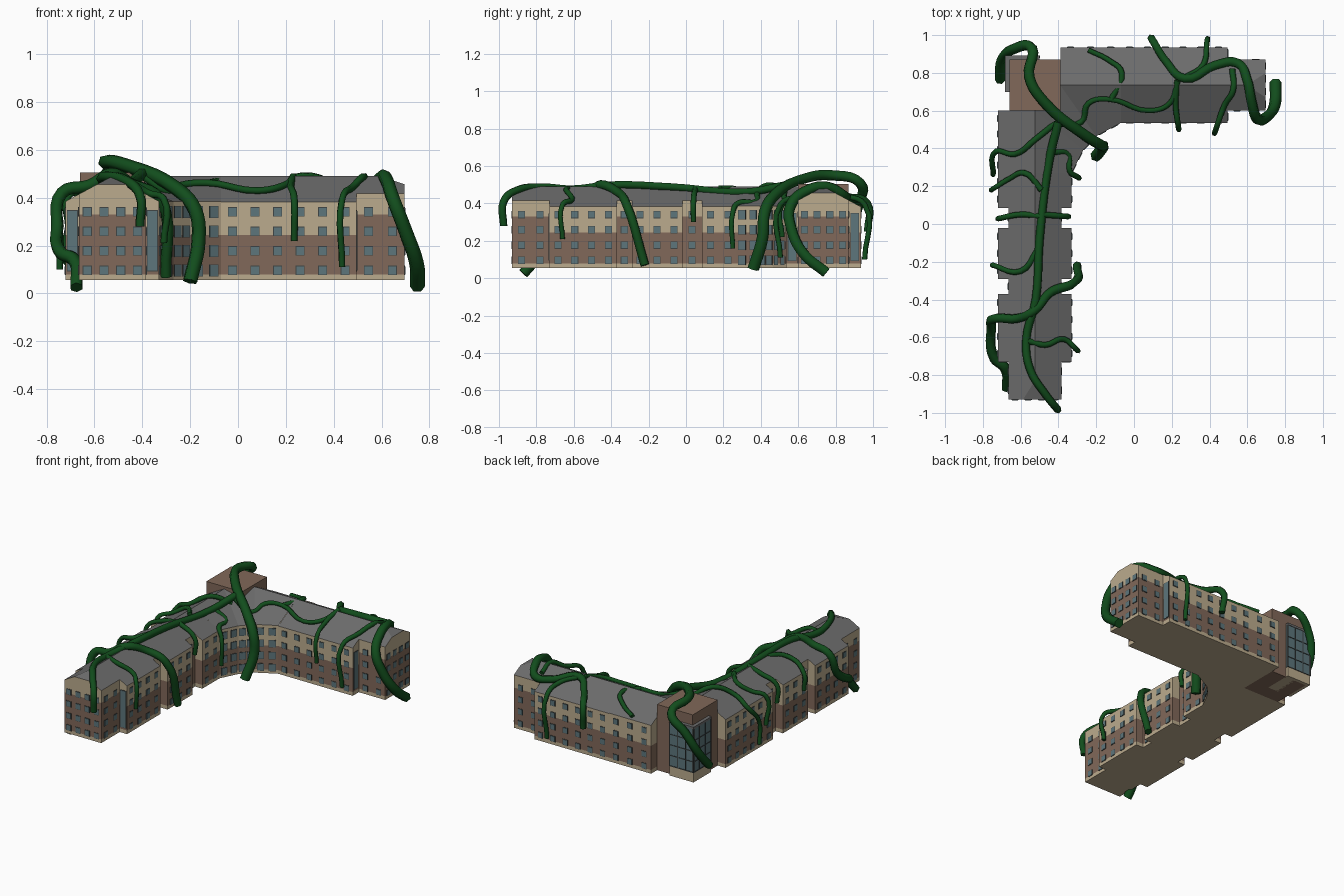
import bpy, bmesh, math
from mathutils import Matrix, Vector

if "Cube" in bpy.data.objects:
    bpy.data.objects.remove(bpy.data.objects["Cube"])


def mat(name, r, g, b):
    m = bpy.data.materials.new(name)
    m.diffuse_color = (r, g, b, 1)
    m.use_nodes = True
    m.node_tree.nodes["Principled BSDF"].inputs["Base Color"].default_value = m.diffuse_color
    return m


BRICK = mat("brick", .22, .14, .10)
CREAM = mat("cream_render", .50, .41, .27)
ROOF = mat("roof_slate", .15, .15, .15)
GLASS = mat("glass", .11, .18, .20)
FRAME = mat("window_frame", .05, .06, .06)
VINE = mat("vine_green", .006, .075, .012)
BASE, RIDGE, SLOPE = .055, .49, .54
CX, CY = -.525, .735  # ridge lines of the two wings


def finish(bm, name, *mats):
    bmesh.ops.recalc_face_normals(bm, faces=bm.faces[:])
    me = bpy.data.meshes.new(name)
    bm.to_mesh(me)
    bm.free()
    for m in mats:
        me.materials.append(m)
    bpy.context.collection.objects.link(bpy.data.objects.new(name, me))


def prism(name, pts, z0, z1, m):
    bm = bmesh.new()
    f = bm.faces.new([bm.verts.new((x, y, z0)) for x, y in pts])
    ext = bmesh.ops.extrude_face_region(bm, geom=[f], use_keep_orig=True)
    bmesh.ops.translate(bm, vec=(0, 0, z1 - z0), verts=[g for g in ext['geom'] if isinstance(g, bmesh.types.BMVert)])
    finish(bm, name, m)


def rect(x0, x1, y0, y1):
    return [(x0, y0), (x1, y0), (x1, y1), (x0, y1)]


def walls(name, pts, brick_top, eave):
    prism(name + "_plinth", pts, BASE, .08, CREAM)
    prism(name + "_brick", pts, .08, brick_top, BRICK)
    prism(name + "_render", pts, brick_top, eave, CREAM)


def roof_mesh(name, faces):
    # sloping faces are slate, upright gable faces are cream
    bm = bmesh.new()
    for f in faces:
        bm.faces.new([bm.verts.new(p) for p in f])
    bmesh.ops.remove_doubles(bm, verts=bm.verts[:], dist=1e-4)
    bmesh.ops.recalc_face_normals(bm, faces=bm.faces[:])
    for f in bm.faces:
        f.material_index = 0 if abs(f.normal.z) > .1 else 1
    finish(bm, name, ROOF, CREAM)


# Windows: all panes share one mesh
win = bmesh.new()


def pane(p, d, z, w, h):
    rot = Matrix.Rotation(math.atan2(d.y, d.x), 4, 'Z')
    for grow, depth, mi in ((.006, .005, 1), (0, .008, 0)):
        m = Matrix.Translation((p.x, p.y, z)) @ rot @ Matrix.Diagonal((w + grow, depth, h + grow, 1))
        for v in bmesh.ops.create_cube(win, size=1, matrix=m)['verts']:
            for f in v.link_faces:
                f.material_index = mi


def window_wall(p, q, n, w=.032, h=.034):
    p, q = Vector(p), Vector(q)
    for i in range(n):
        for floor in range(4):
            pane(p.lerp(q, (i + .5) / n), q - p, .096 + .0815 * floor, w, h)


def section(name, axis, c, w, a0, a1, brick_top, n, clip=0):
    """One stretch of a wing; clip=-1/1 gives that end a half-hipped gable."""
    eave = RIDGE - SLOPE * w

    def P(a, d, z):
        return (a, c + d, z) if axis == 'x' else (c + d, a, z)

    def Q(a, d):
        return P(a, d, 0)[:2]
    walls(name, [Q(a0, -w), Q(a1, -w), Q(a1, w), Q(a0, w)], brick_top, eave)
    for s in (-w, w):
        window_wall(Q(a0, s), Q(a1, s), n)
    k = .063
    zc = RIDGE - SLOPE * k
    sides, faces = {}, []
    for s, a in ((-1, a0), (1, a1)):
        l, r, top = P(a, -w, eave), P(a, w, eave), P(a, 0, RIDGE)
        if clip == s:
            kl, kr, top = P(a, -k, zc), P(a, k, zc), P(a - s * .1, 0, RIDGE)
            faces += [[l, kl, kr, r], [kl, kr, top]]
            sides[s] = ([l, kl, top], [r, kr, top])
            window_wall(Q(a, -w), Q(a, w), 4)
        else:
            faces.append([l, top, r])
            sides[s] = ([l, top], [r, top])
    for i in (0, 1):
        faces.append(sides[-1][i] + sides[1][i][::-1])
    roof_mesh(name + "_roof", faces)


# Long wing along y: wide bays (brick to mid height) alternate with narrow links
edges = [-.93, -.73, -.37, -.29, -.02, .085, .27]
for i, (a, b) in enumerate(zip(edges, edges[1:])):
    wide = i % 2
    section("bay" if wide else "link", 'y', CX, .195 if wide else .14, a, b, .245 if wide else .33,
            max(1, round((b - a) / .09)), 0 if i else -1)
# Short wing along x
section("east_bay", 'x', CY, .2, -.07, .495, .245, 6)
section("east_end", 'x', CY, .135, .495, .695, .33, 2, 1)

# Faceted inner corner
inner = [(-.33, .27), (-.27, .39), (-.2, .465), (-.07, .535)]
outer = [(-.07, .935), (-.39, .935), (-.39, .6), (-.72, .6), (-.72, .27)]
E = .385
walls("corner", inner + outer, .245, E)
e = [(x, y, E) for x, y in inner]
n2, n1, _, w2, w1 = [(x, y, E) for x, y in outer]
r1, r2, r3, r4 = [(x, y, RIDGE) for x, y in ((CX, .27), (CX, .6), (-.39, CY), (-.07, CY))]
roof_mesh("corner_roof", [[r1, e[0], e[1], r2], [r2, e[1], e[2]], [r2, e[2], r3], [r3, e[2], e[3], r4],
                          [w1, r1, r2, w2], [n1, r3, r4, n2],
                          [w2, r2, (CX, .6, E)], [n1, r3, (-.39, CY, E)]])
for i in range(3):
    window_wall(inner[i], inner[i + 1], 2, .038, .045)
window_wall(outer[0], outer[1], 3)
window_wall(outer[3], outer[4], 4)
# Tall stair glazing on the stepped returns
for s in (-1, 1):
    pane(Vector((CX + s * .167, -.73)), Vector((1, 0)), .22, .04, .25)
    pane(Vector((.495, CY + s * .168)), Vector((0, 1)), .22, .04, .25)
finish(win, "windows", GLASS, FRAME)

# Stair tower with glazed bay
bay = rect(-.68, -.5, .7, .89)
rim = rect(-.683, -.5, .7, .893)
prism("tower", rect(-.66, -.39, .6, .87), BASE, .505, BRICK)
prism("tower_bay_base", bay, BASE, .12, CREAM)
prism("tower_glazing", bay, .12, .42, GLASS)
prism("tower_bay_cap", rim, .42, .435, ROOF)
for i in range(4):
    z, x, y = .12 + i * .072, -.683 + i * .06, .7 + i * .062
    prism("tower_transom", rim, z, z + .005, FRAME)
    prism("tower_mullion", rect(x, x + .005, .88, .893), .12, .42, FRAME)
    prism("tower_mullion", rect(-.683, -.67, y, y + .005), .12, .42, FRAME)


# Vines: six-sided tubes; points without a height lie on the roof
def roof_z(x, y):
    d = min(abs(x - CX) if y < .6 else 1, abs(y - CY) if x > -.39 else 1, .2)
    return RIDGE - SLOPE * d + .012


def vine(name, pts, r0, r1, drop=None):
    pts = [p if len(p) == 3 else (*p, roof_z(*p)) for p in pts]
    if drop is not None:  # hang the tip down the wall
        pts.append((pts[-1][0], pts[-1][1], drop))
    cu = bpy.data.curves.new(name, 'CURVE')
    cu.dimensions = '3D'
    cu.bevel_depth, cu.bevel_resolution, cu.resolution_u = 1, 1, 5
    cu.use_fill_caps = True
    sp = cu.splines.new('BEZIER')
    sp.bezier_points.add(len(pts) - 1)
    for i, (b, p) in enumerate(zip(sp.bezier_points, pts)):
        b.co = p
        b.radius = r0 + (r1 - r0) * i / (len(pts) - 1)
        b.handle_left_type = b.handle_right_type = 'AUTO'
    cu.materials.append(VINE)
    bpy.context.collection.objects.link(bpy.data.objects.new(name, cu))


vine("ridge_vine", [(-.4, .54, .5), (-.45, .33), (-.5, -.08), (-.52, -.4), (-.57, -.61), (-.55, -.77),
                    (-.47, -.9), (-.41, -.975, .41)], .023, .02, .28)
vine("tower_vine", [(-.71, .76, .13), (-.7, .87, .26), (-.64, .925, .4), (-.54, .93, .51), (-.555, .78, .55),
                    (-.47, .64, .535), (-.26, .47, .44), (-.18, .42, .35), (-.165, .41, .22), (-.2, .36, .05)],
     .026, .032)
vine("east_vine", [(.75, .75, .03), (.745, .63, .13), (.7, .565, .26), (.65, .56, .39), (.62, .66, .475),
                   (.6, .76), (.55, .85), (.43, .84), (.27, .77), (.17, .86), (.1, .97, .4)], .032, .021, .25)
vine("south_vine", [(-.3, -.22, .07), (-.33, -.32, .4), (-.44, -.36), (-.53, -.46), (-.62, -.5),
                    (-.735, -.5, .42), (-.755, -.55, .28), (-.74, -.71, .17), (-.685, -.76, .14),
                    (-.675, -.87, .025)], .024, .028)


def branch(drop, *pts):
    vine("vine_branch", list(pts), .016, .014, drop)


branch(None, (-.4, .53, .49), (-.28, .54, .42), (-.24, .64), (-.13, .66), (.08, .6), (.19, .64), (.23, .76))
branch(None, (-.12, .66), (-.065, .8), (-.13, .865), (-.24, .92))
branch(.21, (-.56, -.62), (-.47, -.64), (-.37, -.61), (-.31, -.66))
branch(.28, (-.5, -.12), (-.6, -.25), (-.74, -.22))
branch(.28, (-.49, .04), (-.6, .05), (-.71, .03))
branch(.3, (-.49, .05), (-.355, .04))
branch(.2, (-.49, .18), (-.58, .27), (-.66, .24), (-.74, .19))
branch(.1, (-.42, .53), (-.52, .45), (-.63, .37), (-.73, .385), (-.745, .27, .25))
branch(.16, (-.43, .38), (-.35, .37), (-.34, .28), (-.3, .25, .35))
branch(.22, (.23, .76), (.22, .64), (.235, .515))
branch(.11, (.52, .82), (.525, .71), (.48, .63), (.435, .505))
branch(.1, (.26, .77), (.365, .84), (.385, .955))
